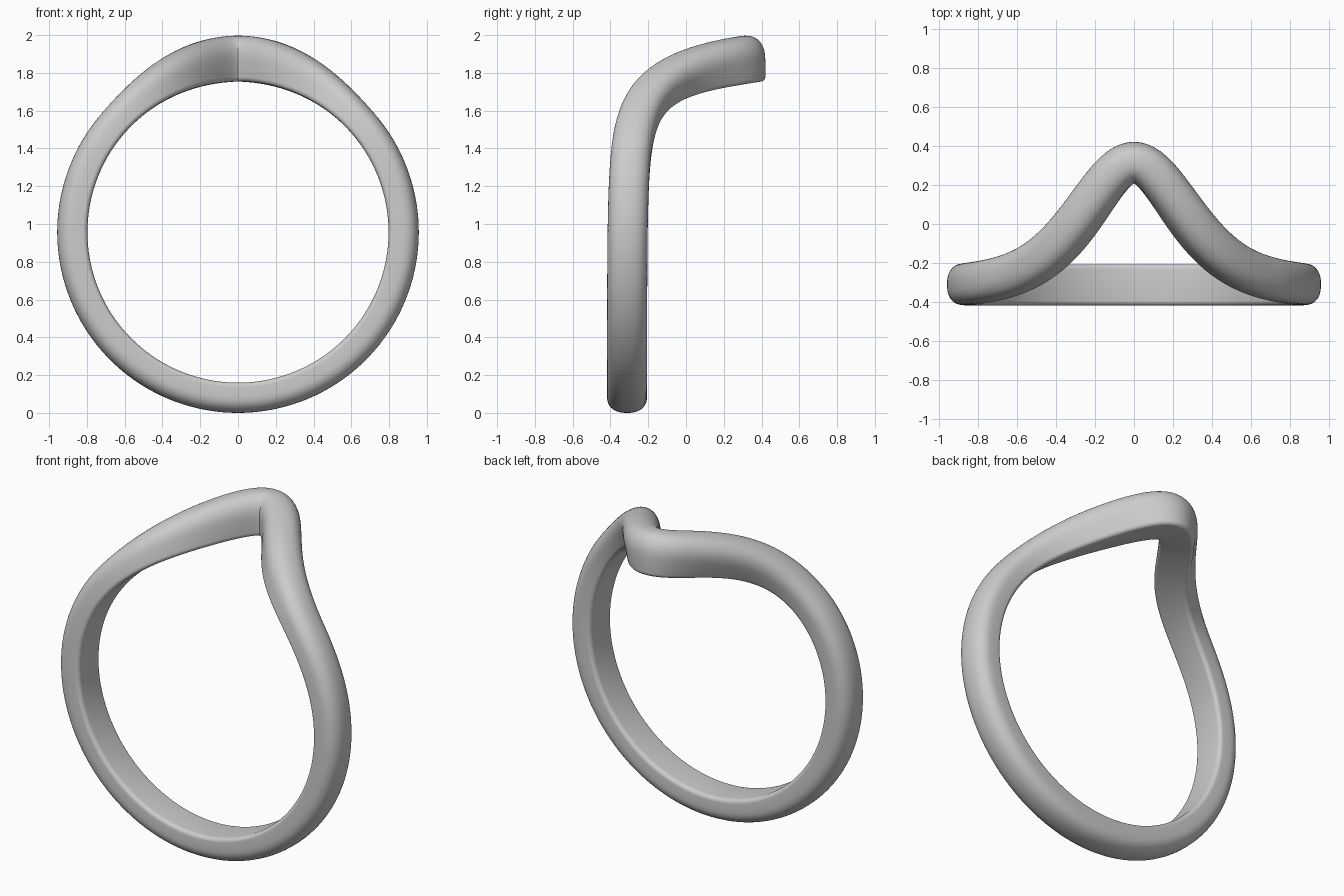
import bpy, bmesh
from math import sin, cos, cosh, pi, radians, copysign

cube = bpy.data.objects.get("Cube")
if cube:
    bpy.data.objects.remove(cube)

INNER_R, CENTRE_Z = 0.797, 0.957    # finger hole
HALF_W = 0.106                      # half width of the band
BASE_Y, PEAK = -0.312, 0.626        # flat part of the band and height of its point
SPREAD = radians(15)
STEPS = 150


def path_y(a):
    """Band centre line: flat below, sweeping back to a point at the top."""
    return BASE_Y + PEAK / cosh(a / SPREAD)


def thickness(a):
    """Radial thickness, swelling towards the point."""
    t = min(abs(a) / radians(50), 1)
    return 0.16 + 0.083 * 0.5 * (1 + cos(pi * t))


def section(t):
    """Closed band section (across, outward): domed outside, small fillets inside."""
    pts = []
    dome, fillet = 0.55 * t, 0.025
    for i in range(25):
        a = pi * i / 24
        c, s = cos(a), sin(a)
        pts.append((HALF_W * copysign(abs(c) ** 0.85, c), t - dome + dome * s ** 0.85))
    for side in (-1, 1):
        for i in range(7):
            a = pi / 2 * (i if side < 0 else 6 - i) / 6
            pts.append((side * (HALF_W - fillet + fillet * cos(a)), fillet - fillet * sin(a)))
    return pts


# Sweep one half of the band around the finger hole
bm = bmesh.new()
rings = []
for k in range(STEPS + 1):
    a = pi * (k / STEPS) ** 1.4
    t = thickness(a)
    mid_r = INNER_R + t / 2
    slope = (path_y(a + 1e-4) - path_y(a - 1e-4)) / (2e-4 * mid_r)
    length = (1 + slope * slope) ** 0.5
    ring = []
    for across, out in section(t):
        ang = a - across * slope / length / mid_r
        if k in (0, STEPS):
            ang = a
        ang = min(max(ang, 0), pi)
        r = INNER_R + out
        x = 0 if ang in (0, pi) else r * sin(ang)
        ring.append(bm.verts.new((x, path_y(a) + across / length, CENTRE_Z + r * cos(ang))))
    rings.append(ring)

for r0, r1 in zip(rings, rings[1:]):
    n = len(r0)
    for i in range(n):
        j = (i + 1) % n
        quad = (r0[i], r0[j], r1[j], r1[i])
        if max(v.co.x for v in quad) > 1e-6:   # skip what folds into the mirror plane
            bm.faces.new(quad)
bmesh.ops.recalc_face_normals(bm, faces=bm.faces)
mesh = bpy.data.meshes.new("ring_band")
bm.to_mesh(mesh)
bm.free()

band = bpy.data.objects.new("ring_band", mesh)
bpy.context.collection.objects.link(band)

# Mirror the half band
bpy.context.view_layer.objects.active = band
band.select_set(True)
mirror = band.modifiers.new("mirror", 'MIRROR')
mirror.use_axis = (True, False, False)
mirror.merge_threshold = 0.0005
bpy.ops.object.modifier_apply(modifier=mirror.name)
bpy.ops.object.shade_smooth_by_angle(angle=radians(40))

# Plain metal colour
metal = bpy.data.materials.new("light_grey_metal")
metal.use_nodes = True
colour = (0.6, 0.6, 0.6, 1)
metal.diffuse_color = colour
metal.node_tree.nodes["Principled BSDF"].inputs["Base Color"].default_value = colour
band.data.materials.append(metal)
